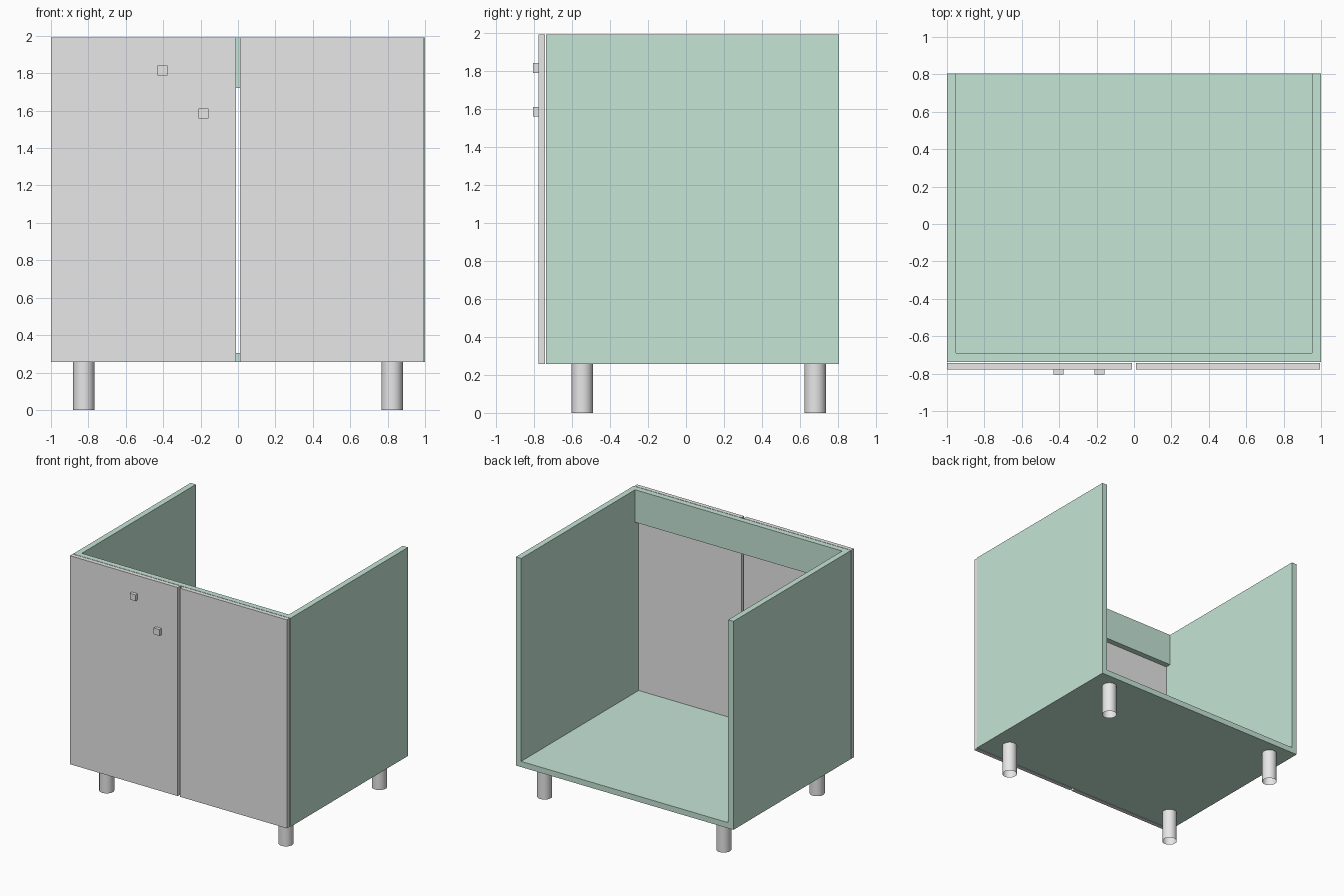
import bpy
import bmesh
from mathutils import Matrix

cube = bpy.data.objects.get("Cube")
if cube:
    bpy.data.objects.remove(cube, do_unlink=True)


def material(name, rgb):
    m = bpy.data.materials.new(name)
    m.use_nodes = True
    m.diffuse_color = (*rgb, 1)
    m.node_tree.nodes["Principled BSDF"].inputs["Base Color"].default_value = (*rgb, 1)
    return m


green = material("pale green", (0.56, 0.78, 0.67))
grey = material("light grey", (0.8, 0.8, 0.8))


def finish(name, bm, mat):
    mesh = bpy.data.meshes.new(name)
    bm.to_mesh(mesh)
    bm.free()
    mesh.materials.append(mat)
    obj = bpy.data.objects.new(name, mesh)
    bpy.context.collection.objects.link(obj)
    return obj


def box(name, xs, ys, zs, mat):
    """Box spanning the given ranges on each axis."""
    bm = bmesh.new()
    spans = (xs, ys, zs)
    centre = [(a + b) / 2 for a, b in spans]
    size = [b - a for a, b in spans]
    bmesh.ops.create_cube(bm, size=1, matrix=Matrix.Translation(centre) @ Matrix.Diagonal((*size, 1)))
    return finish(name, bm, mat)


def leg(name, x, y):
    """Round tube, open at both ends."""
    bm = bmesh.new()
    bmesh.ops.create_cone(bm, cap_ends=False, segments=32, radius1=LEG_RADIUS, radius2=LEG_RADIUS,
                          depth=BASE, matrix=Matrix.Translation((x, y, BASE / 2)))
    for f in bm.faces:
        f.smooth = True
    return finish(name, bm, grey)


BASE, TOP = 0.257, 1.99
FRONT, BACK = -0.738, 0.805
INNER, BOARD = 0.952, 0.047
DOOR_FRONT, DOOR_BACK = -0.777, -0.742
LEG_RADIUS = 0.057

# Carcass: two sides, floor and front top rail, open at the top and back
box("left_side_panel", (INNER, 1), (FRONT, BACK), (BASE, TOP), green)
box("right_side_panel", (-1, -INNER), (FRONT, BACK), (BASE, TOP), green)
box("bottom_panel", (-INNER, INNER), (FRONT, BACK), (BASE, BASE + BOARD), green)
box("front_rail", (-INNER, INNER), (FRONT, FRONT + BOARD), (1.72, TOP), green)

# Doors with a narrow gap between them
box("right_door", (-1, -0.01), (DOOR_FRONT, DOOR_BACK), (BASE, TOP), grey)
box("left_door", (0.01, 0.994), (DOOR_FRONT, DOOR_BACK), (BASE, TOP), grey)

# Square knobs
for name, x, z in (("upper_knob", -0.404, 1.815), ("lower_knob", -0.185, 1.585)):
    h = 0.026
    box(name, (x - h, x + h), (-0.805, DOOR_FRONT), (z - h, z + h), grey)

# Legs
for side, x in (("left", 0.824), ("right", -0.824)):
    for end, y in (("front", -0.546), ("back", 0.68)):
        leg(f"{end}_{side}_leg", x, y)
